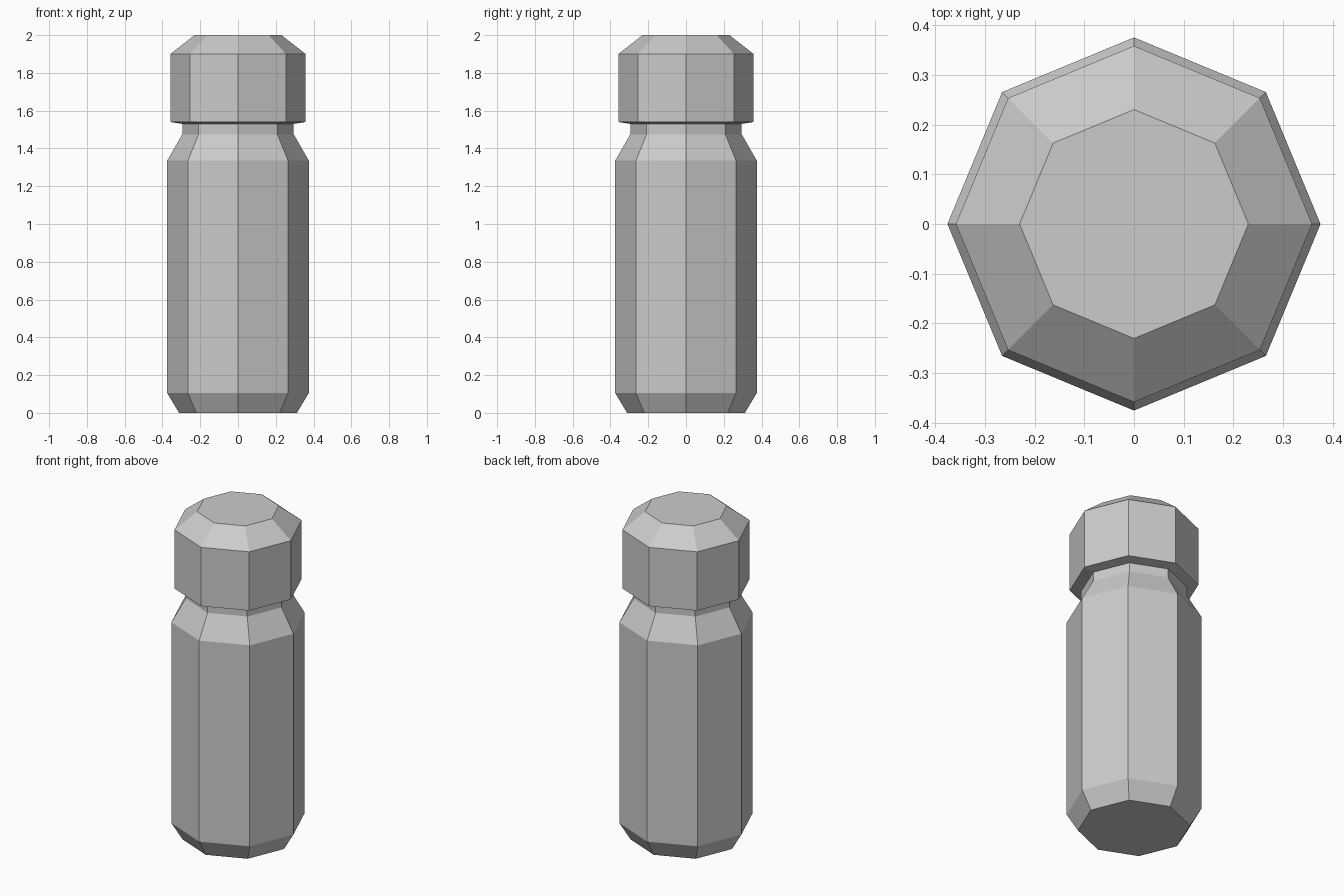
import bpy
import bmesh
from math import cos, sin, tau

SIDES = 8

cube = bpy.data.objects.get("Cube")
if cube:
    bpy.data.objects.remove(cube, do_unlink=True)

# Single plain grey
grey = bpy.data.materials.new("light_grey")
grey.use_nodes = True
colour = (0.6, 0.6, 0.6, 1)
grey.diffuse_color = colour
grey.node_tree.nodes["Principled BSDF"].inputs["Base Color"].default_value = colour


def turned(name, profile):
    """Closed octagonal solid from (radius, height) pairs, bottom to top."""
    bm = bmesh.new()
    rings = [[bm.verts.new((r * cos(tau * i / SIDES), r * sin(tau * i / SIDES), z))
              for i in range(SIDES)] for r, z in profile]
    for low, high in zip(rings, rings[1:]):
        for i in range(SIDES):
            j = (i + 1) % SIDES
            bm.faces.new((low[i], low[j], high[j], high[i]))
    bm.faces.new(rings[0][::-1])
    bm.faces.new(rings[-1])
    bmesh.ops.recalc_face_normals(bm, faces=bm.faces)
    mesh = bpy.data.meshes.new(name)
    bm.to_mesh(mesh)
    bm.free()
    mesh.materials.append(grey)
    obj = bpy.data.objects.new(name, mesh)
    bpy.context.collection.objects.link(obj)
    return obj


# Bevelled base, straight body, sloping shoulder and short neck
turned("bottle_body", [(0.312, 0), (0.375, 0.105), (0.375, 1.335),
                       (0.295, 1.475), (0.295, 1.535)])

# Wide cap with a shallow underside and bevelled top
turned("bottle_cap", [(0.295, 1.53), (0.358, 1.54), (0.358, 1.9), (0.23, 2.0)])
